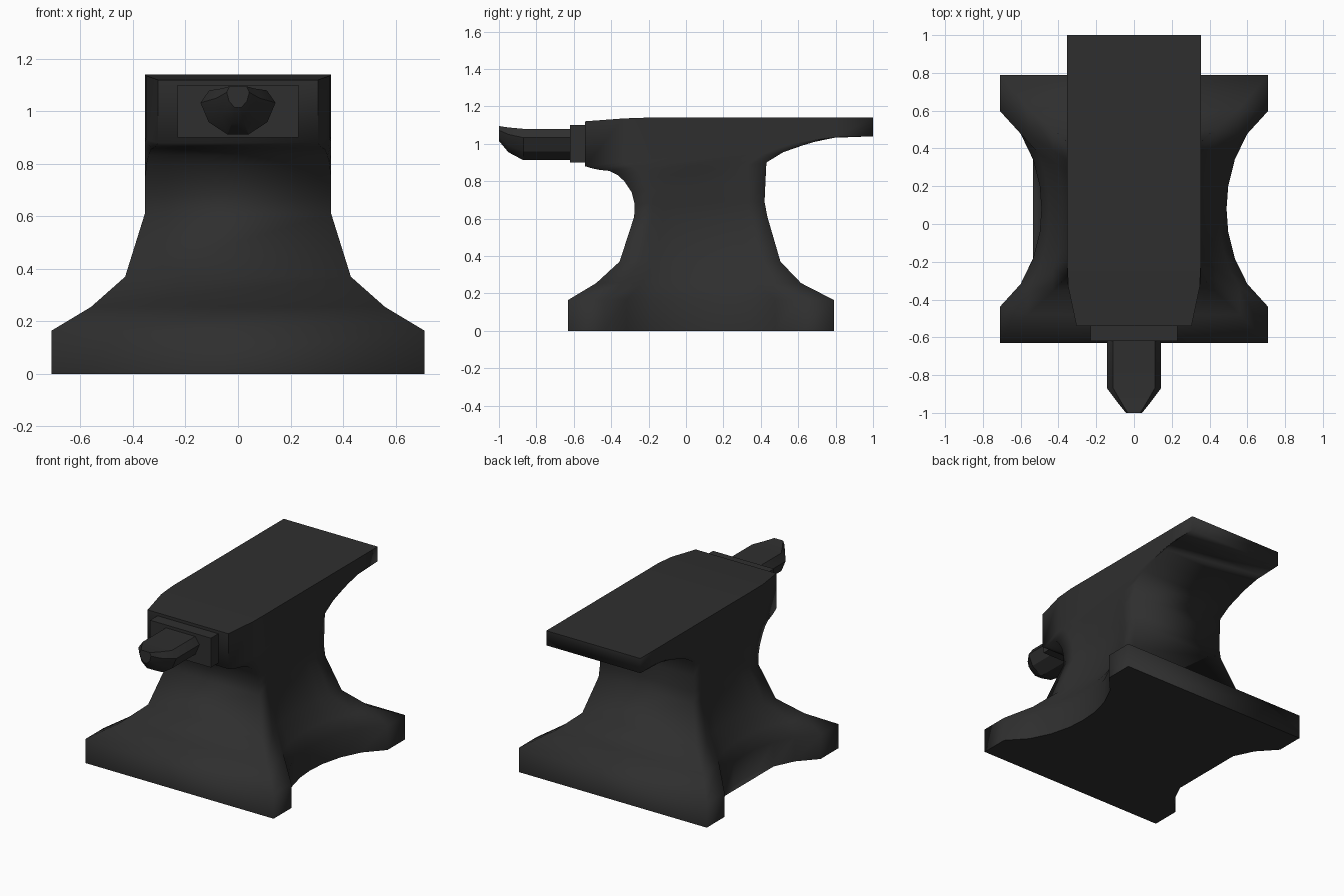
import bpy, bmesh
from math import radians

if "Cube" in bpy.data.objects:
    bpy.data.objects.remove(bpy.data.objects["Cube"])

iron = bpy.data.materials.new("dark_iron")
iron.diffuse_color = (0.028, 0.028, 0.028, 1)
iron.use_nodes = True
iron.node_tree.nodes["Principled BSDF"].inputs["Base Color"].default_value = iron.diffuse_color


def loft(name, rings, caps=False, across=False, angle=30):
    """Skin equal-length closed rings; across = close the ends with left-right strips."""
    bm = bmesh.new()
    rows = [[bm.verts.new(p) for p in r] for r in rings]
    n = len(rows[0])
    for a, b in zip(rows, rows[1:]):
        for i in range(n):
            j = (i + 1) % n
            bm.faces.new((a[i], a[j], b[j], b[i]))
    if caps:
        bm.faces.new(rows[0][::-1])
        bm.faces.new(rows[-1])
    if across:
        for t in (rows[0], rows[-1]):
            for i in range(n // 2 - 1):
                bm.faces.new((t[i], t[i + 1], t[n - 2 - i], t[n - 1 - i]))
            # keep the working face and the underside crisp
            for i in range(n):
                bm.edges.get((t[i], t[(i + 1) % n])).smooth = False
        # crisp front of the head
        for i in (0, n - 1):
            bm.edges.get((rows[-2][i], rows[-1][i])).smooth = False
    bmesh.ops.recalc_face_normals(bm, faces=bm.faces)
    me = bpy.data.meshes.new(name)
    bm.to_mesh(me)
    bm.free()
    me.materials.append(iron)
    ob = bpy.data.objects.new(name, me)
    bpy.context.collection.objects.link(ob)
    bpy.ops.object.select_all(action='DESELECT')
    ob.select_set(True)
    bpy.context.view_layer.objects.active = ob
    bpy.ops.object.shade_smooth_by_angle(angle=radians(angle), keep_sharp_edges=True)
    return ob


# Underside of the heel (y, z)
heel = [(.43, .90), (.52, .955), (.62, .99), (.72, 1.02), (.84, 1.04), (1.0, 1.04)]


def heel_z(y):
    for (y0, z0), (y1, z1) in zip(heel, heel[1:]):
        if y0 <= y <= y1:
            return z0 + (z1 - z0) * (y - y0) / (y1 - y0)
    return 0


# Body: foot, waist, face and heel; front y/z, back y/z, corner and middle half width
levels = [
    (-.63, 0, .79, 0, .71, .49), (-.63, .002, .79, .002, .71, .49),
    (-.63, .165, .79, .165, .71, .49),
    (-.48, .255, .615, .255, .56, .45), (-.355, .37, .505, .37, .43, .38),
    (-.277, .61, .435, .61, .355, .33), (-.275, .68, .42, .69, .355, .335),
    (-.29, .74, .425, .80, .355, .34), (-.33, .80, *heel[0], .355, .345),
    (-.365, .833, *heel[1], .355, .355), (-.41, .855, *heel[2], .355, .355),
    (-.46, .86, *heel[3], .355, .355), (-.50, .868, *heel[4], .355, .355),
    (-.54, .88, *heel[5], .355, .355), (-.54, 1.12, 1.0, 1.14, .355, .355)]
# Concave side curve: position along the side, share of the corner flare
half = [(.17, .04), (.37, .2), (.56, .5), (.73, 1), (1, 1)]
curve = [(-s, f) for s, f in reversed(half)] + [(0, 0)] + half

rings = []
for k, (yf, zf, yb, zb, w, mid) in enumerate(levels):
    right, left = [], []
    for s, f in curve:
        t = (s + 1) / 2
        y = yf + (yb - yf) * t
        z = zf + (zb - zf) * t
        if k == len(levels) - 1:
            z = min(1.14, 1.12 + .02 * (y + .54) / .27)
        elif k > 8:
            z = max(z, heel_z(y))
        x = mid + (w - mid) * f
        x -= max(0, -.30 - y) * .21 if k > 7 else 0
        right.append((x, y, z))
        # the underside runs straight along the left hollow
        left.append((-max(x, .535) if k == 0 else -x, y, z))
    rings.append(right + left[::-1])
loft("anvil_body", rings, across=True, angle=100)

# Step block between face and horn
loft("horn_step", [[(-.23, y, .90), (.23, y, .90), (.23, y, 1.10), (-.23, y, 1.10)]
                   for y in (-.53, -.62)], caps=True)

# Faceted horn, tapering up to a small tip
section = [(.11, 1), (.143, .72), (.112, .28), (.04, 0)]
section += [(-x, z) for x, z in reversed(section)]
stations = [(-.60, 1, .912, 1.08), (-.87, 1, .912, 1.08),
            (-.95, .58, .955, 1.087), (-1.0, .30, 1.015, 1.095)]
loft("horn", [[(x * w, y, z0 + (z1 - z0) * z) for x, z in section]
              for y, w, z0, z1 in stations], caps=True)
